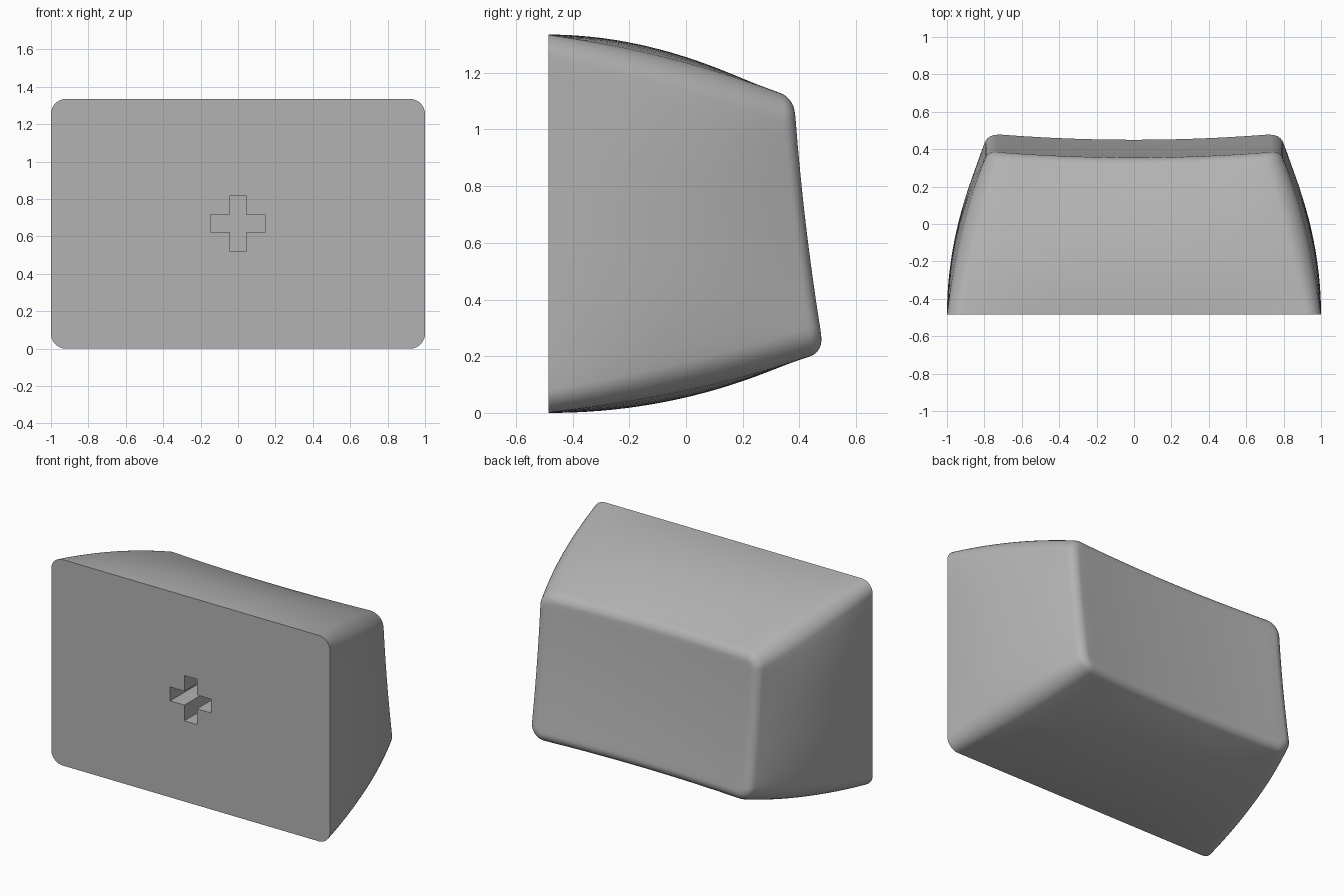
import bpy, bmesh
from math import sin, cos, pi, radians

cube = bpy.data.objects.get("Cube")
if cube:
    bpy.data.objects.remove(cube)

FRONT = -0.485      # flat open side
RIM = 0.07          # rounding of the dished face
START = radians(18)  # wall slope where the rounding begins
WALL_RINGS, ARC, SIDE = 20, 8, 16

grey = bpy.data.materials.new("light_grey")
grey.use_nodes = True
grey.diffuse_color = (0.45, 0.45, 0.45, 1)
grey.node_tree.nodes["Principled BSDF"].inputs["Base Color"].default_value = (0.45, 0.45, 0.45, 1)


def dish(x, z):
    """Tilted, slightly hollow finger surface."""
    across, along = x / 0.8, (z - 0.665) / 0.465
    return 0.493 - 0.118 * (z - 0.22) - 0.035 * (1 - across ** 2) - 0.012 * (1 - along ** 2)


def section(s, inset=0.0):
    """Rounded rectangle at height fraction s, its walls bulging between the corners."""
    edge = 0.75 * s + 0.25 * s * s
    bulge = 0.75 * (s - s * s)
    hx = 1 - 0.2 * edge - inset
    low, high = 0.2 * edge + inset, 1.335 - 0.205 * edge - inset
    hz, zc = (high - low) / 2, (high + low) / 2
    r = 0.08 + 0.02 * s - inset
    outline = []
    for k, (sx, sz) in enumerate([(1, 1), (-1, 1), (-1, -1), (1, -1)]):
        for i in range(ARC + 1):
            a = k * pi / 2 + i / ARC * pi / 2
            outline.append((sx * (hx - r) + r * cos(a), sz * (hz - r) + r * sin(a)))
    # subdivide the four straight runs
    points = []
    for i, (x, z) in enumerate(outline):
        points.append((x, z))
        if i % (ARC + 1) == ARC:
            nx, nz = outline[(i + 1) % len(outline)]
            points += [(x + (nx - x) * j / SIDE, z + (nz - z) * j / SIDE) for j in range(1, SIDE)]
    return [(x * (1 + 0.2 * bulge / hx * (1 - abs(z / hz) ** 3)),
             zc + z * (1 + 0.203 * bulge / hz * (1 - abs(x / hx) ** 3))) for x, z in points]


def make_object(name, bm):
    bmesh.ops.recalc_face_normals(bm, faces=bm.faces[:])
    mesh = bpy.data.meshes.new(name)
    bm.to_mesh(mesh)
    bm.free()
    mesh.materials.append(grey)
    obj = bpy.data.objects.new(name, mesh)
    bpy.context.collection.objects.link(obj)
    return obj


# Walls, rounded rim and dished face as successive rings
rings = []
drop = RIM * (1 - sin(START))
for i in range(WALL_RINGS + 1):
    s = i / WALL_RINGS
    rings.append([(x, FRONT + s * (dish(x, z) - drop - FRONT), z) for x, z in section(s)])
for i in range(1, 9):
    a = START + (pi / 2 - START) * i / 8
    inset = RIM * (cos(START) - cos(a))
    rings.append([(x, dish(x, z) - RIM * (1 - sin(a)), z) for x, z in section(1, inset)])
last = rings[-1]
for i in range(1, 12):
    f = 1 - i / 12
    flat = [(x * f, 0.665 + (z - 0.665) * f) for x, _, z in last]
    rings.append([(x, dish(x, z), z) for x, z in flat])

bm = bmesh.new()
loops = [[bm.verts.new(p) for p in ring] for ring in rings]
n = len(loops[0])
for a, b in zip(loops, loops[1:]):
    for i in range(n):
        j = (i + 1) % n
        bm.faces.new((a[i], a[j], b[j], b[i]))
bm.faces.new(loops[0])
centre = bm.verts.new((0, dish(0, 0.665), 0.665))
for i in range(n):
    bm.faces.new((loops[-1][i], loops[-1][(i + 1) % n], centre))
cap = make_object("key_cap", bm)

# Cross-shaped socket in the flat side
L, W, DEPTH = 0.147, 0.045, 0.3
quarter = [(L, W), (W, W), (W, L)]
profile = []
for _ in range(4):
    profile += quarter
    quarter = [(-z, x) for x, z in quarter]
bm = bmesh.new()
face = bm.faces.new([bm.verts.new((x, FRONT - 0.1, z + 0.67)) for x, z in profile])
moved = bmesh.ops.extrude_face_region(bm, geom=[face])["geom"]
bmesh.ops.translate(bm, vec=(0, DEPTH + 0.1, 0),
                    verts=[g for g in moved if isinstance(g, bmesh.types.BMVert)])
cutter = make_object("socket_cutter", bm)
cutter.hide_render = True

cut = cap.modifiers.new("socket", 'BOOLEAN')
cut.operation, cut.solver, cut.object = 'DIFFERENCE', 'EXACT', cutter
bpy.context.view_layer.objects.active = cap
cap.select_set(True)
bpy.ops.object.modifier_apply(modifier=cut.name)
bpy.data.objects.remove(cutter)
bpy.ops.object.shade_smooth_by_angle(angle=radians(35))
